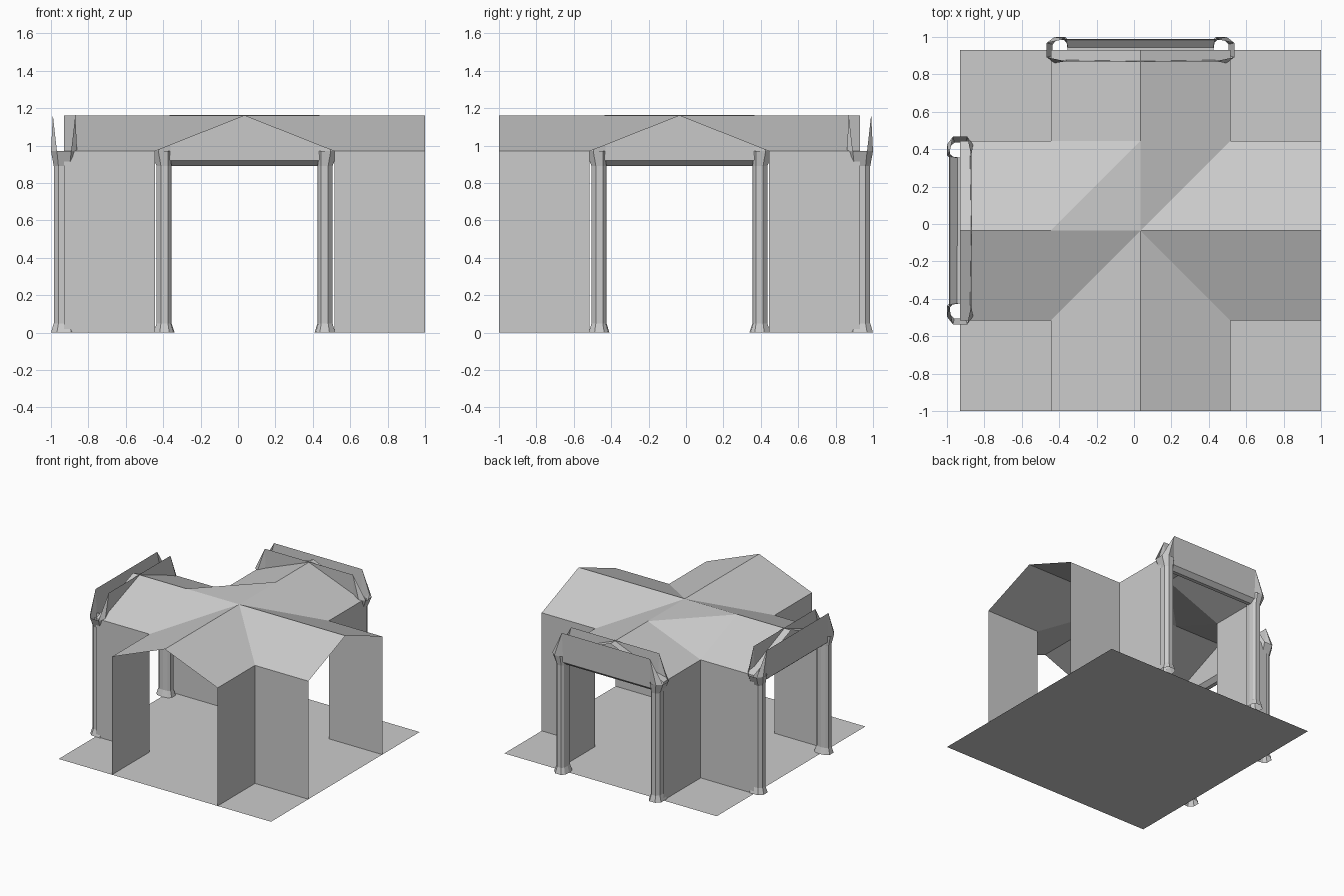
import bpy
import bmesh
from mathutils import Matrix, Vector

if "Cube" in bpy.data.objects:
    bpy.data.objects.remove(bpy.data.objects["Cube"])

CENTRE = Vector((0.035, -0.035, 0))
HALF, REACH = 0.48, 0.965      # corridor half width, arm length
EAVE, RIDGE = 0.97, 1.16

stone = bpy.data.materials.new("grey_stone")
stone.use_nodes = True
stone.diffuse_color = (0.6, 0.6, 0.6, 1)
bsdf = stone.node_tree.nodes["Principled BSDF"]
bsdf.inputs["Base Color"].default_value = (0.6, 0.6, 0.6, 1)
bsdf.inputs["Roughness"].default_value = 0.9


def build(name, faces, matrix, upward=False):
    """Make an object from a list of faces given as corner points."""
    bm = bmesh.new()
    for points in faces:
        bm.faces.new([bm.verts.new(p) for p in points])
    bmesh.ops.remove_doubles(bm, verts=bm.verts, dist=0.0005)
    bmesh.ops.recalc_face_normals(bm, faces=bm.faces)
    bm.transform(matrix)
    bm.normal_update()
    if upward:
        bmesh.ops.reverse_faces(bm, faces=[f for f in bm.faces if f.normal.z < 0])
    mesh = bpy.data.meshes.new(name)
    bm.to_mesh(mesh)
    bm.free()
    mesh.materials.append(stone)
    obj = bpy.data.objects.new(name, mesh)
    bpy.context.collection.objects.link(obj)
    return obj


place = Matrix.Translation(CENTRE)

# Floor slab
build("floor", [[(-REACH, -REACH, 0), (REACH, -REACH, 0),
                 (REACH, REACH, 0), (-REACH, REACH, 0)]], place, True)

# Corner walls and crossing gabled roof, one quadrant at a time
roof = []
for sx in (-1, 1):
    for sy in (-1, 1):
        x, y, fx, fy = sx * HALF, sy * HALF, sx * REACH, sy * REACH
        walls = [[(x, y, 0), (fx, y, 0), (fx, y, EAVE), (x, y, EAVE)],
                 [(x, y, 0), (x, fy, 0), (x, fy, EAVE), (x, y, EAVE)]]
        label = ("back" if sy > 0 else "front") + ("_left" if sx > 0 else "_right")
        build("wall_" + label, walls, place)

        top, corner = (0, 0, RIDGE), (x, y, EAVE)
        mid_x, mid_y = (x, 0, RIDGE), (0, y, RIDGE)
        roof += [[mid_x, (fx, 0, RIDGE), (fx, y, EAVE), corner],
                 [mid_y, (0, fy, RIDGE), (x, fy, EAVE), corner]]
        if sx < 0 < sy:    # flat infill between the two gated arms
            roof += [[top, mid_x, mid_y], [mid_x, mid_y, corner]]
        else:              # ordinary valley
            roof += [[top, mid_x, corner], [top, mid_y, corner]]
build("roof", roof, place, True)

# Gate frame: u runs along the gate, v across it
POST_U = 0.43
SECTION = [(0.39, 0), (0.395, 0.038), (0.41, 0.055),
           (0.447, 0.055), (0.47, 0.03), (0.47, 0)]
# height, inward flare, outward flare, depth flare
RINGS = [(0, 1.4, 1.4, 1.27), (0.05, 1, 1, 1), (0.89, 1, 1, 1), (0.97, 1, 1.8, 1.27)]


def ring(z, inward, outward, depth):
    return [(POST_U + (u - POST_U) * (outward if u > POST_U else inward), v * depth, z)
            for u, v in SECTION]


def mirrored(faces, su, sv):
    return [[(u * su, v * sv, z) for u, v, z in f] for f in faces]


rings = [ring(*r) for r in RINGS]
post = []
for low, high in zip(rings, rings[1:]):
    for i in range(len(SECTION) - 1):
        post.append([low[i], low[i + 1], high[i + 1], high[i]])
ear_front, ear_side = rings[-1][3], rings[-1][4]
tip = (0.40, 0.06, RIDGE + 0.004)
foot = (0.395, 0.05, 0.92)
ear = [[tip, ear_front, ear_side]]
board = [[tip, ear_front, foot], [tip, foot, (0, 0.05, 0.92), (0, 0.06, RIDGE + 0.004)]]
cove = [[foot, (0, 0.05, 0.92), (0, 0.015, 0.89), (0.39, 0.015, 0.89)],
        [(0.39, 0.015, 0.89), (0, 0.015, 0.89), (0, 0, 0.89), (0.39, 0, 0.89)]]

back = Matrix.Translation((CENTRE.x, CENTRE.y + REACH, 0))
side = Matrix.Translation((CENTRE.x - REACH, CENTRE.y, 0)) @ Matrix.Rotation(1.570796, 4, "Z")
for gate, matrix in (("back_gate", back), ("right_gate", side)):
    lintel = []
    for su in (-1, 1):
        both = []
        for sv in (-1, 1):
            both += mirrored(post, su, sv)
            lintel += mirrored(board + cove + ear, su, sv)
        build(gate + ("_post_a" if su < 0 else "_post_b"), both, matrix)
    build(gate + "_lintel", lintel, matrix)
